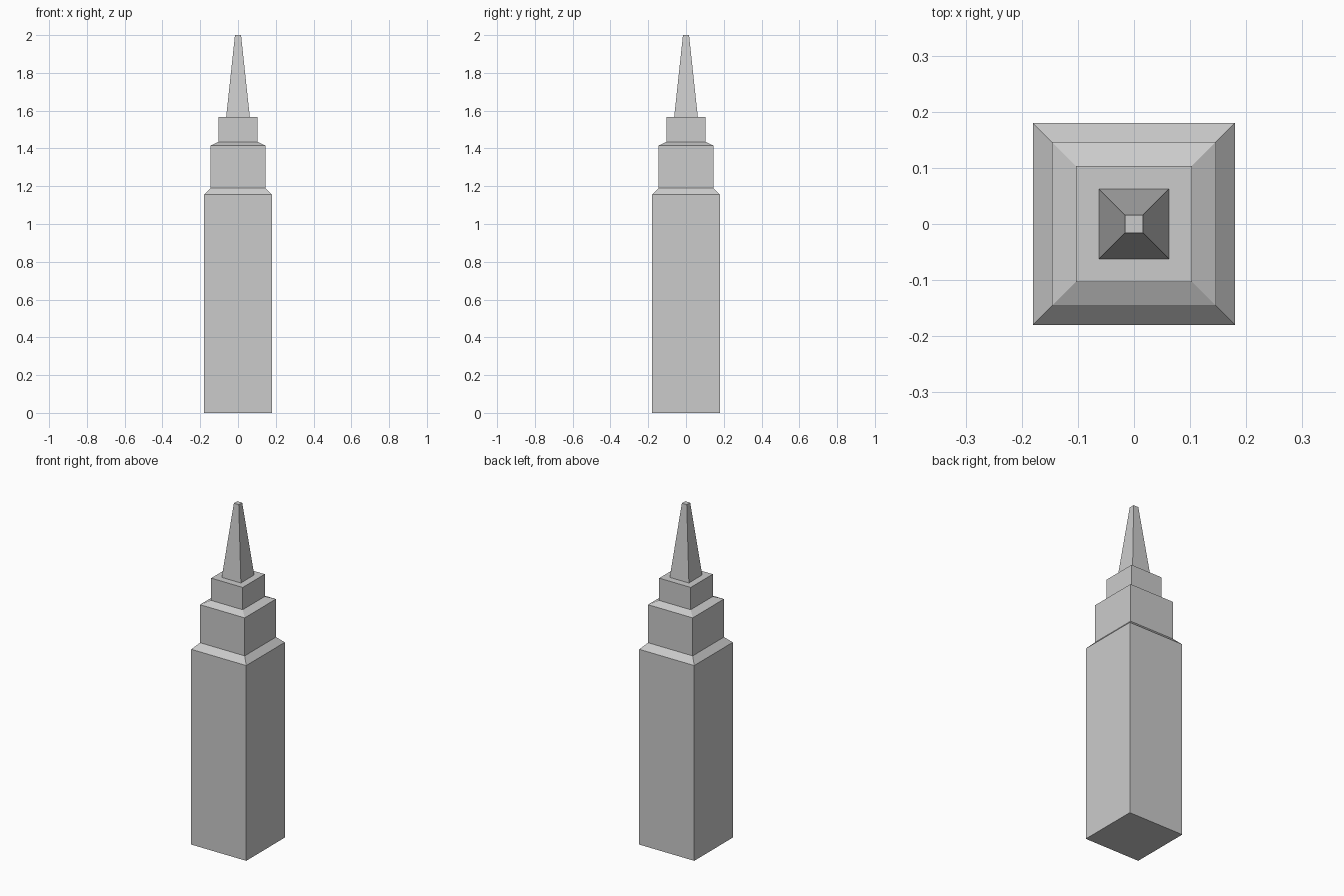
import bpy, bmesh

if "Cube" in bpy.data.objects:
    bpy.data.objects.remove(bpy.data.objects["Cube"])


def square_loft(name, profile, cap_bottom=False, cap_top=False):
    """Skin square rings given as (half_width, z), from bottom to top."""
    bm = bmesh.new()
    rings = []
    for h, z in profile:
        rings.append([bm.verts.new((sx * h, sy * h, z))
                      for sx, sy in ((-1, -1), (1, -1), (1, 1), (-1, 1))])
    for low, high in zip(rings, rings[1:]):
        for i in range(4):
            j = (i + 1) % 4
            bm.faces.new((low[i], low[j], high[j], high[i]))
    if cap_bottom:
        bm.faces.new(rings[0][::-1])
    if cap_top:
        bm.faces.new(rings[-1])
    mesh = bpy.data.meshes.new(name)
    bm.to_mesh(mesh)
    bm.free()
    obj = bpy.data.objects.new(name, mesh)
    bpy.context.collection.objects.link(obj)
    return obj


# Main shaft with its sloped shoulder
square_loft("main_shaft", [(0.18, 0), (0.18, 1.155), (0.146, 1.19)], cap_bottom=True)
# Middle tier with a shallow sloped shoulder
square_loft("middle_tier", [(0.146, 1.19), (0.146, 1.415), (0.103, 1.435)])
# Upper tier with a flat roof around the spire
square_loft("upper_tier", [(0.103, 1.435), (0.103, 1.567), (0.0625, 1.567)])
# Tapered spire with a blunt tip
square_loft("spire", [(0.0625, 1.567), (0.016, 2.0)], cap_top=True)
